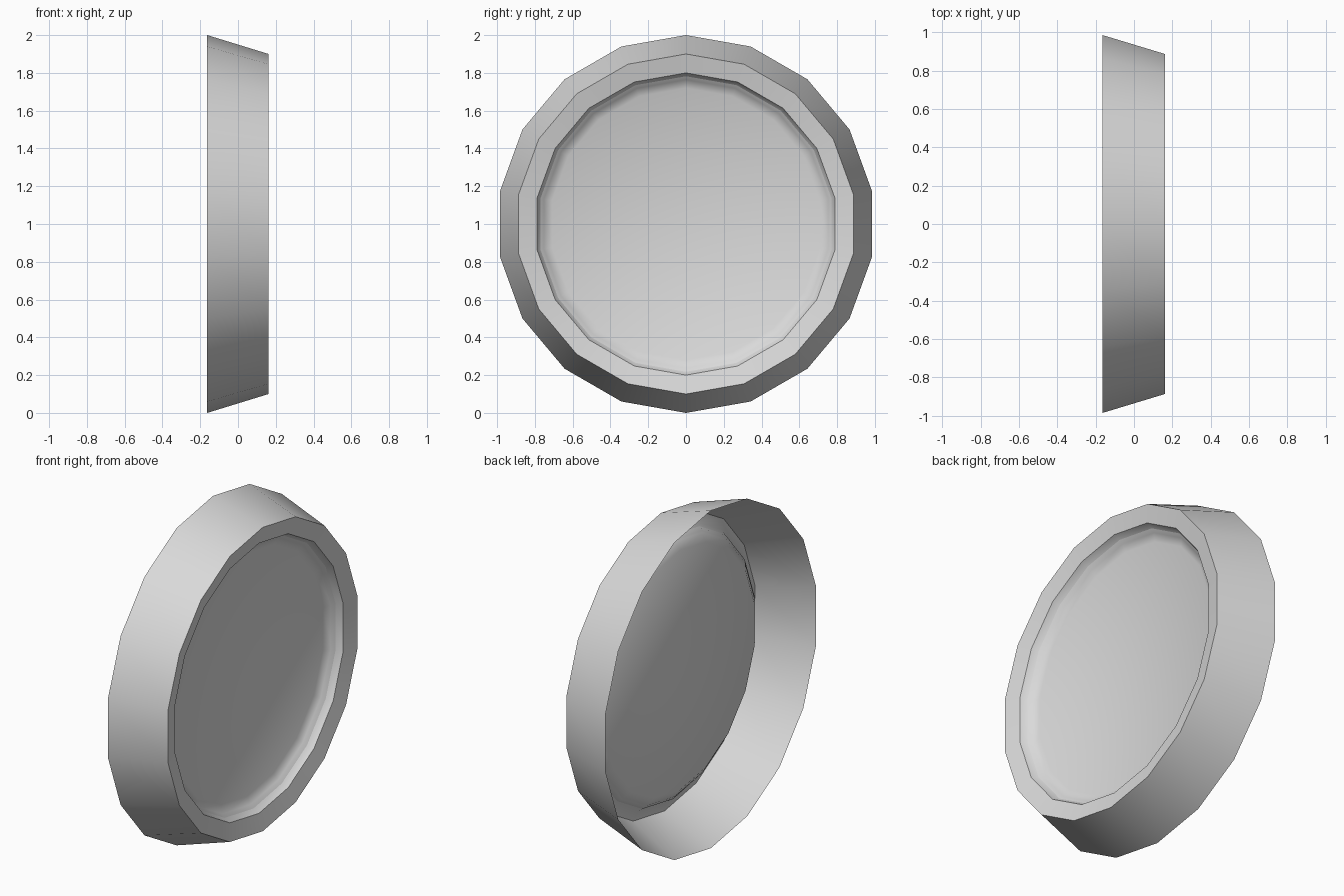
import bpy
import bmesh
import math

cube = bpy.data.objects.get("Cube")
if cube:
    bpy.data.objects.remove(cube, do_unlink=True)

SIDES = 18


def make_material(name, color):
    mat = bpy.data.materials.new(name)
    mat.use_nodes = True
    mat.diffuse_color = color
    mat.node_tree.nodes["Principled BSDF"].inputs["Base Color"].default_value = color
    return mat


def revolve(name, profile, material):
    """Spin (x, radius) points around the x axis, through z = 1."""
    bm = bmesh.new()
    verts = [bm.verts.new((x, 0, 1 + r)) for x, r in profile]
    edges = [bm.edges.new(pair) for pair in zip(verts, verts[1:])]
    bmesh.ops.spin(bm, geom=verts + edges, cent=(0, 0, 1), axis=(1, 0, 0),
                   angle=math.tau, steps=SIDES)
    bmesh.ops.remove_doubles(bm, verts=bm.verts, dist=0.0005)
    bmesh.ops.recalc_face_normals(bm, faces=bm.faces)
    mesh = bpy.data.meshes.new(name)
    bm.to_mesh(mesh)
    bm.free()
    mesh.materials.append(material)
    obj = bpy.data.objects.new(name, mesh)
    bpy.context.collection.objects.link(obj)
    bpy.ops.object.select_all(action='DESELECT')
    obj.select_set(True)
    bpy.context.view_layer.objects.active = obj
    bpy.ops.object.shade_smooth_by_angle(angle=math.radians(45))
    return obj


grey = make_material("light_grey", (0.7, 0.7, 0.7, 1))

# Front skin: tapered wall, lip and dished face, from the rim to the middle
front_skin = [
    (-0.163, 1.0),    # sharp back rim
    (0.162, 0.9),     # front edge of the wall
    (0.138, 0.8),     # inner edge of the lip
    (0.085, 0.775),   # dish side
    (0.06, 0.72),     # dish floor
    (0.055, 0.0),
]

# Back skin: inside of the wall, back of the lip and of the dish
back_skin = [
    (0.035, 0.0),
    (0.04, 0.71),
    (0.07, 0.755),
    (0.12, 0.8),
    (0.14, 0.86),     # inside corner of the wall
    (-0.163, 1.0),
]

revolve("dished_round_cap", front_skin + back_skin, grey)
